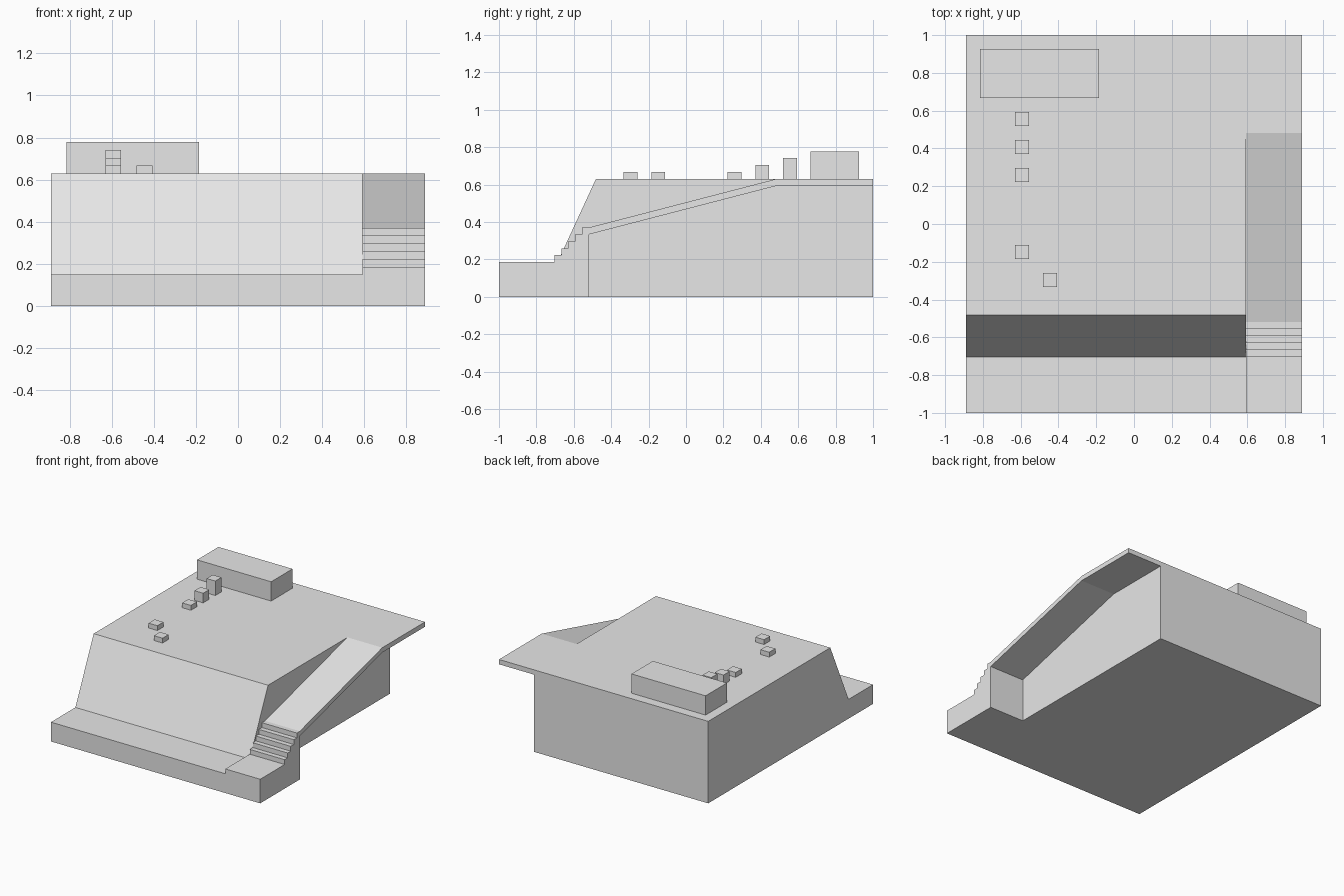
import bpy
import bmesh

if "Cube" in bpy.data.objects:
    bpy.data.objects.remove(bpy.data.objects["Cube"])

U = 1 / 27  # the model sits on a grid of 54 units along its longest side

stone = bpy.data.materials.new("light grey")
stone.diffuse_color = (0.8, 0.8, 0.8, 1)
stone.use_nodes = True
stone.node_tree.nodes["Principled BSDF"].inputs["Base Color"].default_value = stone.diffuse_color


def extrude_profile(name, profile, x0, x1):
    """Extrude a closed (y, z) outline from x0 to x1, all in grid units."""
    bm = bmesh.new()
    face = bm.faces.new([bm.verts.new((x0 * U, y * U, z * U)) for y, z in profile])
    new = bmesh.ops.extrude_face_region(bm, geom=[face])["geom"]
    verts = [g for g in new if isinstance(g, bmesh.types.BMVert)]
    bmesh.ops.translate(bm, verts=verts, vec=((x1 - x0) * U, 0, 0))
    bmesh.ops.recalc_face_normals(bm, faces=bm.faces)
    mesh = bpy.data.meshes.new(name)
    bm.to_mesh(mesh)
    bm.free()
    mesh.materials.append(stone)
    obj = bpy.data.objects.new(name, mesh)
    bpy.context.collection.objects.link(obj)
    return obj


def block(name, x0, x1, y0, y1, z0, z1):
    return extrude_profile(name, [(y0, z0), (y1, z0), (y1, z1), (y0, z1)], x0, x1)


# Main body: low front ledge, sloped bank and flat plateau
extrude_profile("plateau", [(-27, 0), (-27, 4), (-19, 4), (-13, 17), (27, 17), (27, 0)],
                -24, 16)

# Side walkway: raised path, five steps, ramp and overhanging landing
steps = []
for i in range(5):
    steps += [(-19 + i, 5 + i), (-19 + i, 6 + i)]
walkway = [(-27, 0), (-27, 5)] + steps + [(-14, 10), (13, 17), (27, 17),
           (27, 16), (13, 16), (-14, 9), (-14, 0)]
extrude_profile("stairs_and_ramp", walkway, 16, 24)

# Long block at the back of the plateau
block("long_block", -22, -5, 18, 25, 17, 21)

# Small posts: x, y of the near corner and height
posts = [(-17, 14, 3), (-17, 10, 2), (-17, 6, 1), (-17, -5, 1), (-13, -9, 1)]
for i, (x, y, h) in enumerate(posts, 1):
    block(f"post_{i}", x, x + 2, y, y + 2, 17, 17 + h)
